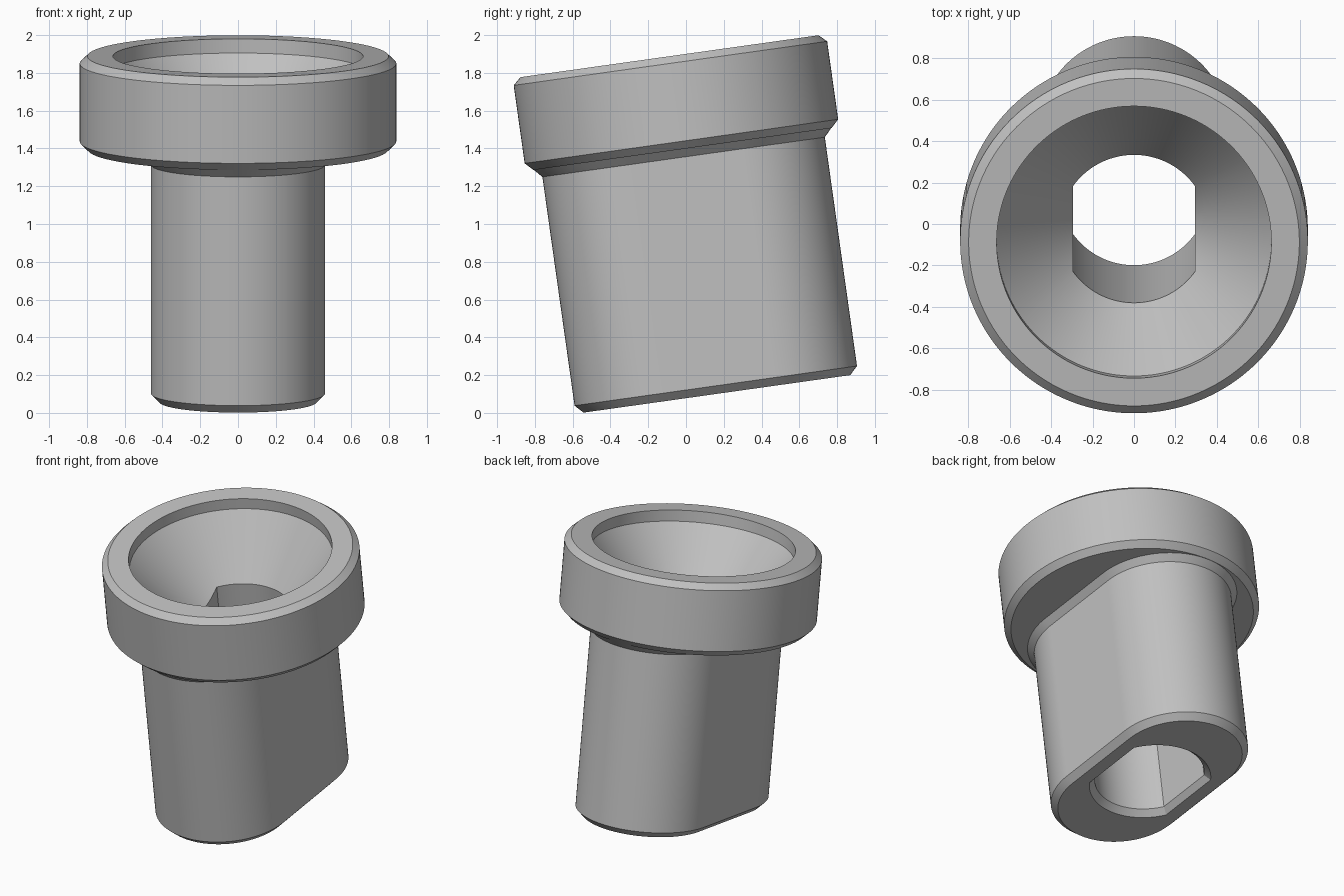
import bpy, bmesh, math
from mathutils import Matrix, Vector

if "Cube" in bpy.data.objects:
    bpy.data.objects.remove(bpy.data.objects["Cube"], do_unlink=True)

TILT = math.radians(8)
AXIS_OFFSET = 0.176          # shift of the tilted axis
HALF_SLOT = 0.295            # half the straight length of the stem
BORE, BORE_FLAT = 0.36, 0.295
CUP, CUP_EDGE, CONE_END = 0.662, 1.806, 1.42

# Radius of each cross-section by angle, measured from the axis
def circle(r):
    return lambda a: r

def slot(r):
    def radius(a):
        c, s = abs(math.cos(a)), abs(math.sin(a))
        if c > 1e-6 and r * s / c <= HALF_SLOT:
            return r / c
        return HALF_SLOT * s + math.sqrt(r * r - (HALF_SLOT * c) ** 2)
    return radius

def bore(scale=1.0):
    return lambda a: scale * min(BORE, BORE_FLAT / max(abs(math.cos(a)), 1e-6))

def level(w):
    return lambda a: w

# Height of the conical seat where it meets the flattened bore
def seat(a):
    slope = (CUP_EDGE - CONE_END) / (CUP - BORE)
    return CONE_END - slope * (BORE - bore()(a))

# Regular angles plus the exact corners of the bore and stem
angles = {round(math.tau * i / 160, 5) for i in range(160)}
for corner in (math.acos(BORE_FLAT / BORE), math.atan2(HALF_SLOT, 0.46)):
    for a in (corner, math.pi - corner, math.pi + corner, math.tau - corner):
        angles.add(round(a, 5))
angles = sorted(angles)

# Closed loop of sections: stem, head, cup, seat, bore
sections = [
    (slot(0.418), level(0.077)),
    (slot(0.46), level(0.12)),
    (slot(0.46), level(1.343)),
    (slot(0.5), level(1.386)),
    (circle(0.797), level(1.386)),
    (circle(0.838), level(1.427)),
    (circle(0.838), level(1.844)),
    (circle(0.797), level(1.882)),
    (circle(CUP), level(1.882)),
    (circle(CUP), level(CUP_EDGE)),
    (bore(), seat),
    (bore(), level(0.118)),
    (bore(1.11), level(0.077)),
]

bm = bmesh.new()
rings = [[bm.verts.new(Vector((r(a) * math.cos(a), r(a) * math.sin(a) + AXIS_OFFSET, w(a))))
          for a in angles] for r, w in sections]
n = len(angles)
for k, low in enumerate(rings):
    high = rings[(k + 1) % len(rings)]
    for i in range(n):
        j = (i + 1) % n
        bm.faces.new((low[i], low[j], high[j], high[i]))
bmesh.ops.transform(bm, matrix=Matrix.Rotation(TILT, 4, "X"), verts=bm.verts)
bmesh.ops.recalc_face_normals(bm, faces=bm.faces)

mesh = bpy.data.meshes.new("flanged_bushing")
bm.to_mesh(mesh)
bm.free()
bushing = bpy.data.objects.new("flanged_bushing", mesh)
bpy.context.collection.objects.link(bushing)

# Plain grey
grey = bpy.data.materials.new("plain_grey")
grey.use_nodes = True
color = (0.53, 0.53, 0.53, 1)
grey.diffuse_color = color
grey.node_tree.nodes["Principled BSDF"].inputs["Base Color"].default_value = color
mesh.materials.append(grey)

bpy.ops.object.select_all(action="DESELECT")
bushing.select_set(True)
bpy.context.view_layer.objects.active = bushing
bpy.ops.object.shade_smooth_by_angle(angle=math.radians(25))
